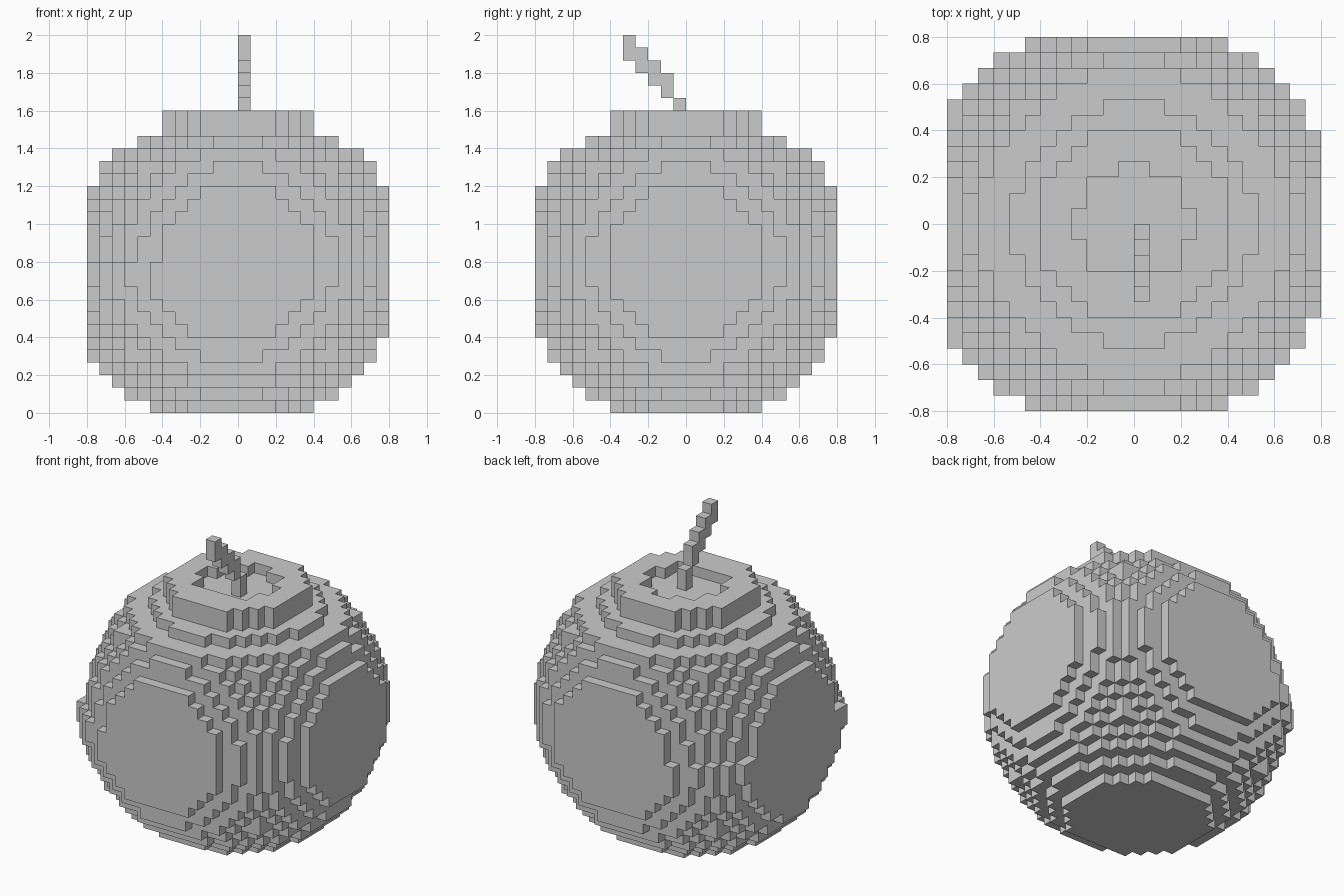
import bpy, bmesh
from mathutils import Vector

if "Cube" in bpy.data.objects:
    bpy.data.objects.remove(bpy.data.objects["Cube"])

V = 1 / 15          # voxel size
R2 = 13 ** 2        # squared ball radius in voxels


def voxel_object(name, cells):
    """Mesh of the exposed faces of a set of (i, j, k) voxels."""
    bm = bmesh.new()
    cache = {}

    def vert(p):
        key = tuple(round(c) for c in p)
        if key not in cache:
            cache[key] = bm.verts.new(Vector(key) * V)
        return cache[key]

    for c in cells:
        for axis in range(3):
            for side in (0, 1):
                n = list(c)
                n[axis] += 2 * side - 1
                if tuple(n) in cells:
                    continue
                a, b = (axis + 1) % 3, (axis + 2) % 3
                corners = []
                for u, w in ((0, 0), (1, 0), (1, 1), (0, 1)):
                    p = list(c)
                    p[axis] += side
                    p[a] += u
                    p[b] += w
                    corners.append(vert(p))
                bm.faces.new(corners if side else corners[::-1])
    mesh = bpy.data.meshes.new(name)
    bm.to_mesh(mesh)
    bm.free()
    obj = bpy.data.objects.new(name, mesh)
    bpy.context.collection.objects.link(obj)
    return obj


# Fruit body: clipped voxel ball, top layers squeezed into a raised collar
top_layers = {21: 10.5, 22: 11.5, 23: 11.5}
body = set()
for k in range(24):
    dz = top_layers.get(k, k - 11.5)
    for i in range(-12, 12):
        dx = i + 0.5
        if i < 0 and k < 12:      # lower left side bulges out by one voxel
            dx = min(dx + 1, -0.5)
        for j in range(-12, 12):
            if dx * dx + (j + 0.5) ** 2 + dz * dz <= R2:
                body.add((i, j, k))

# Shallow pit around the stem, with notches on three sides
pit = {(i, j, 23) for i in range(-3, 3) for j in range(-3, 3)}
for m in (-1, 0):
    pit |= {(m, 3, 23), (-4, m, 23), (3, m, 23)}
voxel_object("fruit_body", body - pit)

# Stem: stepped column leaning to the front
stem = {(0, -1, 23), (0, -1, 24)}
for s in range(4):
    stem |= {(0, -2 - s, 25 + s), (0, -2 - s, 26 + s)}
voxel_object("stem", stem)
